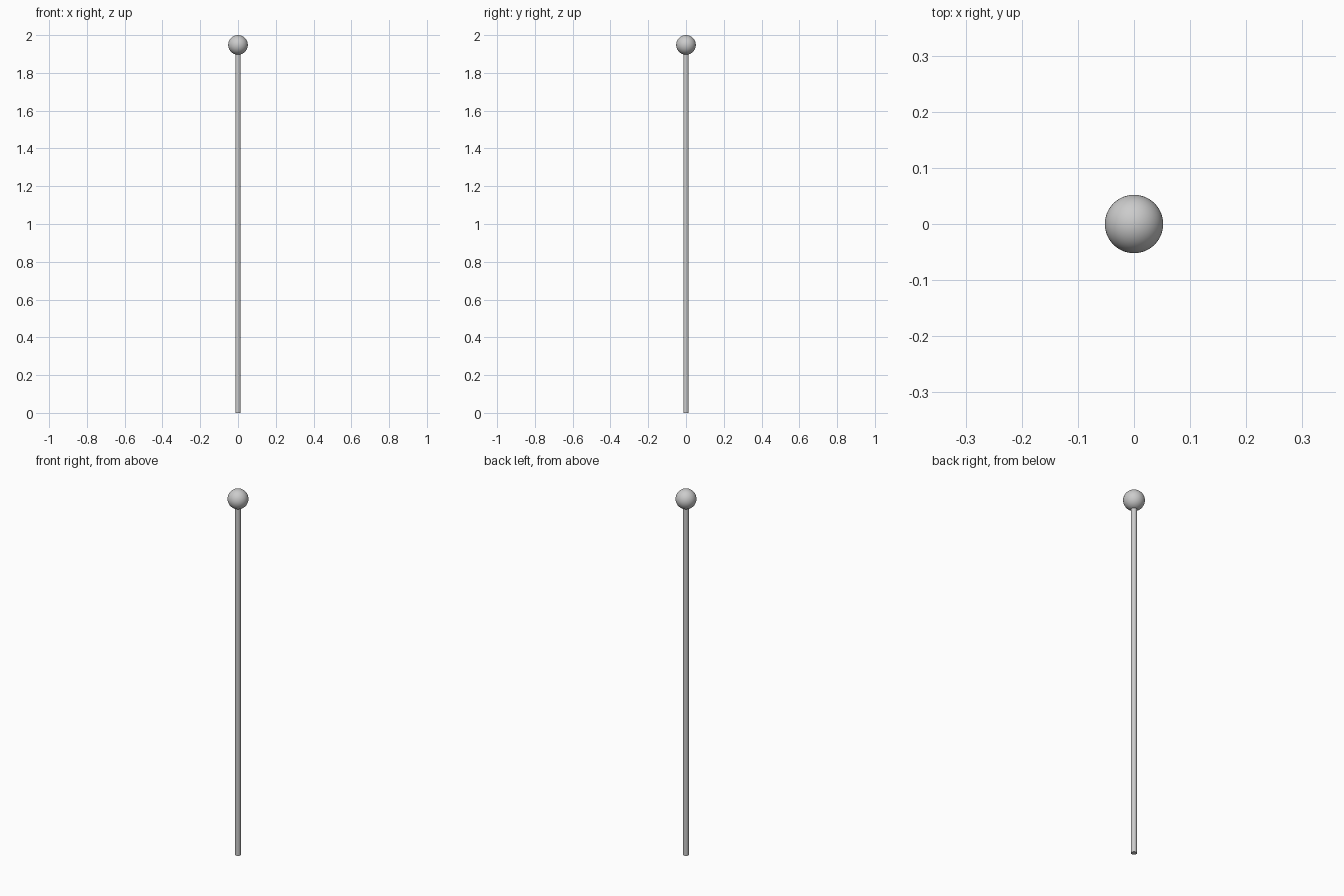
import bpy
import math

if "Cube" in bpy.data.objects:
    bpy.data.objects.remove(bpy.data.objects["Cube"])

BALL_R = 0.052
ROD_R = 0.0145
BALL_Z = 2.0 - BALL_R
ROD_TOP = BALL_Z - BALL_R * 0.9

# Long straight rod, slightly sunk into the ball
bpy.ops.mesh.primitive_cylinder_add(vertices=32, radius=ROD_R, depth=ROD_TOP,
                                    location=(0, 0, ROD_TOP / 2))
rod = bpy.context.object
rod.name = "rod"
bpy.ops.object.shade_smooth_by_angle(angle=math.radians(30))

# Round ball on the tip
bpy.ops.mesh.primitive_uv_sphere_add(segments=48, ring_count=24, radius=BALL_R,
                                     location=(0, 0, BALL_Z))
ball = bpy.context.object
ball.name = "ball_tip"
bpy.ops.object.shade_smooth_by_angle(angle=math.radians(30))
